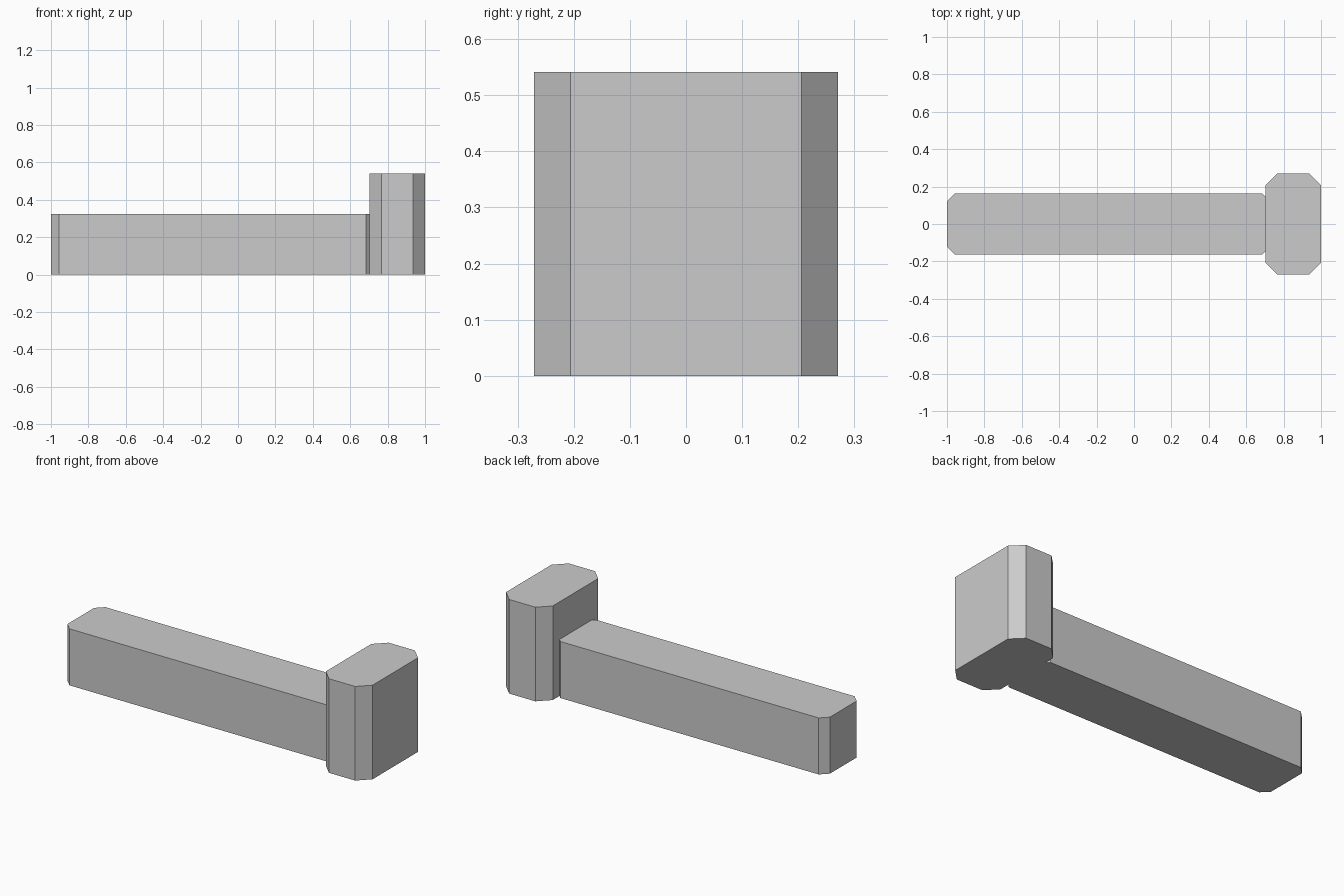
import bpy
import bmesh

cube = bpy.data.objects.get("Cube")
if cube:
    bpy.data.objects.remove(cube, do_unlink=True)

# Single plain grey
grey = bpy.data.materials.new("grey")
grey.use_nodes = True
colour = (0.6, 0.6, 0.6, 1.0)
grey.diffuse_color = colour
grey.node_tree.nodes["Principled BSDF"].inputs["Base Color"].default_value = colour


def chamfered_block(name, x0, x1, half_width, height, cut):
    """Upright prism whose outline is a rectangle with clipped corners."""
    w = half_width
    outline = [(x0 + cut, -w), (x1 - cut, -w), (x1, cut - w), (x1, w - cut),
               (x1 - cut, w), (x0 + cut, w), (x0, w - cut), (x0, cut - w)]
    bm = bmesh.new()
    base = bm.faces.new([bm.verts.new((x, y, 0)) for x, y in outline])
    top = bmesh.ops.extrude_face_region(bm, geom=[base], use_keep_orig=True)["geom"]
    verts = [g for g in top if isinstance(g, bmesh.types.BMVert)]
    bmesh.ops.translate(bm, vec=(0, 0, height), verts=verts)
    bmesh.ops.recalc_face_normals(bm, faces=bm.faces[:])
    mesh = bpy.data.meshes.new(name)
    bm.to_mesh(mesh)
    bm.free()
    mesh.materials.append(grey)
    obj = bpy.data.objects.new(name, mesh)
    bpy.context.collection.objects.link(obj)
    return obj


# Long shaft, its end tucked into the head
chamfered_block("shaft", -1.0, 0.727, 0.163, 0.325, 0.042)
# Taller cross head
chamfered_block("head", 0.703, 1.0, 0.271, 0.541, 0.065)
